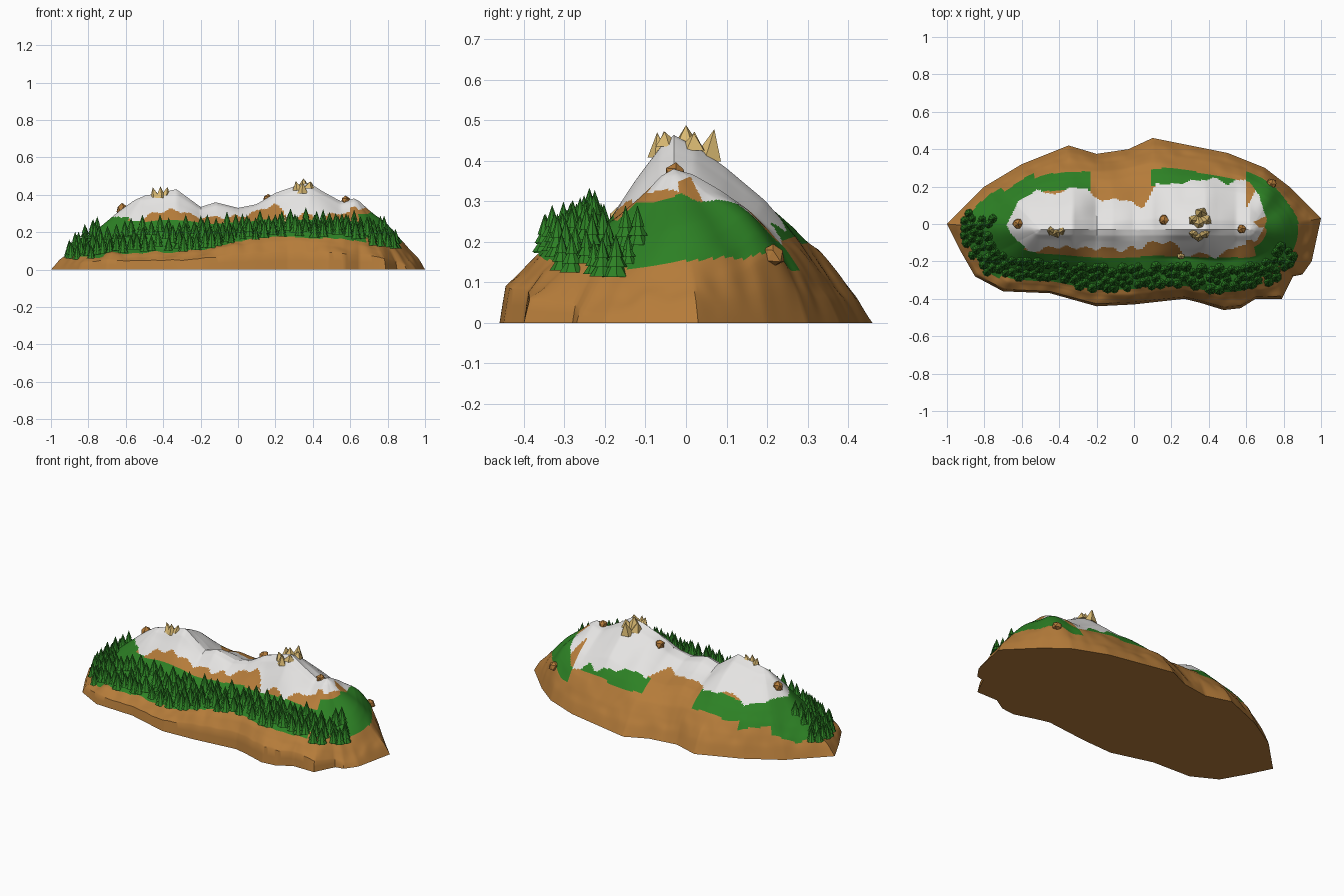
import bpy, bmesh, math, random
from mathutils import Vector, Matrix, noise
from mathutils.bvhtree import BVHTree

if "Cube" in bpy.data.objects:
    bpy.data.objects.remove(bpy.data.objects["Cube"])

random.seed(4)


def material(name, rgb):
    m = bpy.data.materials.new(name)
    m.diffuse_color = (*rgb, 1)
    m.use_nodes = True
    m.node_tree.nodes["Principled BSDF"].inputs["Base Color"].default_value = m.diffuse_color
    return m


EARTH = material("brown earth", (0.46, 0.20, 0.042))
GREEN = material("forest green", (0.026, 0.22, 0.018))
SNOW = material("white snow", (0.78, 0.77, 0.76))
GOLD = material("sandy gold", (0.70, 0.49, 0.17))

# base outline, counted clockwise from the left tip
OUT = [(-1, 0), (-.8, .2), (-.6, .32), (-.35, .42), (-.2, .375), (-.03, .4), (.1, .46), (.3, .42),
       (.5, .38), (.7, .3), (.83, .2), (1, .03), (.95, -.2), (.9, -.27), (.85, -.28), (.79, -.4),
       (.65, -.4), (.57, -.45), (.48, -.46), (.35, -.42), (.27, -.4), (0, -.43), (-.2, -.44),
       (-.45, -.37), (-.7, -.36), (-.85, -.28), (-.93, -.14)]
# ridge height along x, and height of the front cliff along x
RIDGE = [(-.5, .395), (-.42, .41), (-.33, .43), (-.2, .335), (-.12, .36), (0, .33), (.1, .35),
         (.2, .41), (.3, .445), (.38, .465), (.45, .42), (.55, .365), (.62, .38)]
CLIFF = [(-1, .11), (-.5, .11), (-.3, .115), (0, .17), (.2, .2), (.5, .2), (.8, .15), (1, .12)]
SNOW_BACK = [(-.68, .0), (-.62, .12), (-.52, .19), (-.35, .18), (-.25, .2), (-.17, .12), (.05, .1),
             (.12, .2), (.3, .235), (.6, .23), (.67, .17), (.71, .02)]
SNOW_FRONT = [(-.68, .0), (-.62, -.1), (-.5, -.15), (-.3, -.13), (-.05, -.12), (.1, -.1),
              (.25, -.13), (.38, -.18), (.55, -.14), (.66, -.08), (.71, .0)]


def interp(pts, x):
    if x <= pts[0][0]:
        return pts[0][1]
    for (a, p), (b, q) in zip(pts, pts[1:]):
        if x <= b:
            return p + (q - p) * (x - a) / (b - a)
    return pts[-1][1]


# stations along the outline, and a rounded copy for the upper slopes
RIM = []
for a, b in zip(OUT, OUT[1:] + OUT[:1]):
    a, b = Vector(a), Vector(b)
    k = max(2, round((b - a).length / .012))
    RIM += [a.lerp(b, i / k) for i in range(k)]
N = len(RIM)
SOFT = [sum((RIM[(i + d) % N] for d in range(-12, 13)), Vector((0, 0))) / 25 for i in range(N)]


def terrain(i, t):
    """Surface point at station i; t = 0 at the base and 1 at the ridge."""
    o = RIM[i].lerp(SOFT[i], min(1, t / .35))
    rx = max(-.5, min(.62, o.x))
    r = interp(RIDGE, rx)
    p = o.lerp(Vector((rx, -.03)), t)
    side = max(0, min(1, .5 - o.y * 2.2))
    c = interp(CLIFF, o.x)
    steep = max(0, min(1, (.95 - abs(o.x)) / .2))
    front = interp([(0, 0), (.03, c * (.12 + .33 * steep)), (.14, c * (.5 + .25 * steep)), (.28, c),
                    (.6, .245), (.8, .245 + .55 * (r - .245)), (.92, .245 + .88 * (r - .245)), (1, r)], t)
    k = r - .19
    back = interp([(0, 0), (.07, .065), (.15, .12), (.25, .175), (.37, .19 + .2 * k), (.48, .19 + .4 * k),
                   (.7, .19 + .7 * k), (.88, .19 + .92 * k), (1, r)], t)
    z = front * side + back * (1 - side)
    # shoulder at the back right corner
    z += math.exp(-((o.x - .75) ** 2 + (o.y - .24) ** 2) / .012) * interp(
        [(0, 0), (.06, .03), (.15, .06), (.3, .045), (.5, .02), (.7, 0)], t)
    amp = min(1, t * 8) * (1 if t < .85 else (1 - t) / .15)
    z += amp * .016 * noise.noise(Vector((p.x * 7, p.y * 7, 1.5)))
    # broken rock faces near the foot
    z += amp * max(0, 1 - t * 3) * .03 * noise.noise(Vector((p.x * 14, p.y * 14, 9)))
    return Vector((p.x, p.y, max(z, 0)))


def surface_kind(c, t, o):
    """0 earth, 1 green, 2 snow."""
    n = noise.noise(Vector((c.x * 13, c.y * 4, 7)))
    if -.68 < c.x < .71 and interp(SNOW_FRONT, c.x) + .06 * n < c.y < interp(SNOW_BACK, c.x) + .04 * n:
        a = math.atan2(c.y + .03, c.x - .55)
        if c.x > .6 and t < .86 and math.sin(a * 6) > .5:
            return 0
        return 2
    w = .03 * noise.noise(Vector((c.x * 5, c.y * 5, 3)))
    if o.y > .24 and -.23 < c.x < .09:
        return 0
    if o.x < -.75:
        lo, hi = .13, .7
    elif o.x > .72 or (o.x > .6 and o.y > 0):
        lo, hi = .3 - .14 * max(0, min(1, o.y / .25)), .75
    elif o.y > 0:
        lo, hi = (.2 if o.x < -.55 else .27 if o.x < 0 else .31), .5
    else:
        lo, hi = .2, .63
    return 1 if lo + w < t < hi + w else 0


def finish(bm, name, mats, smooth=None):
    me = bpy.data.meshes.new(name)
    bm.to_mesh(me)
    bm.free()
    ob = bpy.data.objects.new(name, me)
    bpy.context.collection.objects.link(ob)
    for m in mats:
        me.materials.append(m)
    if smooth:
        bpy.ops.object.select_all(action='DESELECT')
        ob.select_set(True)
        bpy.context.view_layer.objects.active = ob
        bpy.ops.object.shade_smooth_by_angle(angle=math.radians(smooth))


# mountain: rings lofted from the outline up to the ridge
M = 64
bm = bmesh.new()
rows = [[bm.verts.new(terrain(i, j / M)) for i in range(N)] for j in range(M + 1)]
for j in range(M):
    for i in range(N):
        k = (i + 1) % N
        f = bm.faces.new((rows[j][i], rows[j + 1][i], rows[j + 1][k], rows[j][k]))
        f.material_index = surface_kind(f.calc_center_median(), (j + .5) / M, RIM[i])
bm.faces.new(rows[0])
bmesh.ops.remove_doubles(bm, verts=bm.verts, dist=.0004)
bmesh.ops.recalc_face_normals(bm, faces=bm.faces)
tree = BVHTree.FromBMesh(bm)
finish(bm, "mountain", [EARTH, GREEN, SNOW], 35)


def ground(x, y):
    return tree.ray_cast(Vector((x, y, 2)), Vector((0, 0, -1)))[0].z


# forest: layered cone trees along the left end and the front terrace
bm = bmesh.new()
spots = []
for _ in range(6000):
    i = random.randrange(N)
    o = RIM[i]
    if o.y > .07 or (o.x > .5 and o.y > -.2):
        continue
    t = random.uniform(.1, .42) if o.x < -.8 else random.uniform(.22, .5)
    p = terrain(i, t)
    if p.x > .85 or (p.x > .6 and p.y > -.09) or any((p.xy - q.xy).length < .033 for q in spots):
        continue
    spots.append(p)
for p in spots:
    s = random.uniform(.75, 1.15) * (.85 if p.x < -.8 else 1)
    turn = Matrix.Rotation(random.uniform(0, 6), 4, 'Z')
    for r, z, h in ((.031, -.008, .046), (.025, .014, .044), (.017, .036, .05)):
        bmesh.ops.create_cone(bm, cap_ends=True, segments=8, radius1=r * s, radius2=0, depth=h * s,
                              matrix=Matrix.Translation(p + Vector((0, 0, (z + h / 2) * s))) @ turn)
finish(bm, "forest_trees", [GREEN])


# golden summit crags: leaning spikes
def crag(name, spikes):
    bm = bmesh.new()
    for x, y, top, r, lx, ly in spikes:
        z = ground(x, y) - .015
        h = top - z
        m = Matrix.Translation((x, y, z))
        m[0][2], m[1][2] = lx, ly
        m = m @ Matrix.Translation((0, 0, h / 2)) @ Matrix.Rotation(x * 40 + y * 30, 4, 'Z')
        bmesh.ops.create_cone(bm, cap_ends=True, segments=5, radius1=r, radius2=0, depth=h, matrix=m)
    finish(bm, name, [GOLD])


crag("right_summit_crag", [(.35, 0, .488, .042, 0, 0), (.325, -.045, .472, .034, -.3, -.2),
                           (.375, -.045, .472, .034, .3, -.2), (.325, .015, .472, .038, -.3, .1),
                           (.38, .015, .468, .038, .3, .1), (.36, .05, .478, .04, 0, .25),
                           (.345, -.065, .47, .03, 0, -.1)])
crag("left_summit_crag", [(-.44, -.035, .44, .028, -.3, 0), (-.415, -.045, .445, .03, 0, 0),
                          (-.39, -.035, .442, .027, .3, 0)])

# boulders: jittered low-poly balls half sunk in the slope
for name, x, y, r, mat in (("left_boulder", -.62, .0, .032, EARTH),
                           ("right_boulder", .575, -.025, .026, EARTH),
                           ("middle_boulder", .16, .02, .03, EARTH),
                           ("end_boulder", .735, .215, .031, EARTH),
                           ("front_boulder", .25, -.17, .022, GOLD)):
    bm = bmesh.new()
    bmesh.ops.create_icosphere(bm, subdivisions=1, radius=r)
    for v in bm.verts:
        v.co = v.co * random.uniform(.85, 1.15) + Vector((x, y, ground(x, y)))
    finish(bm, name, [mat])
